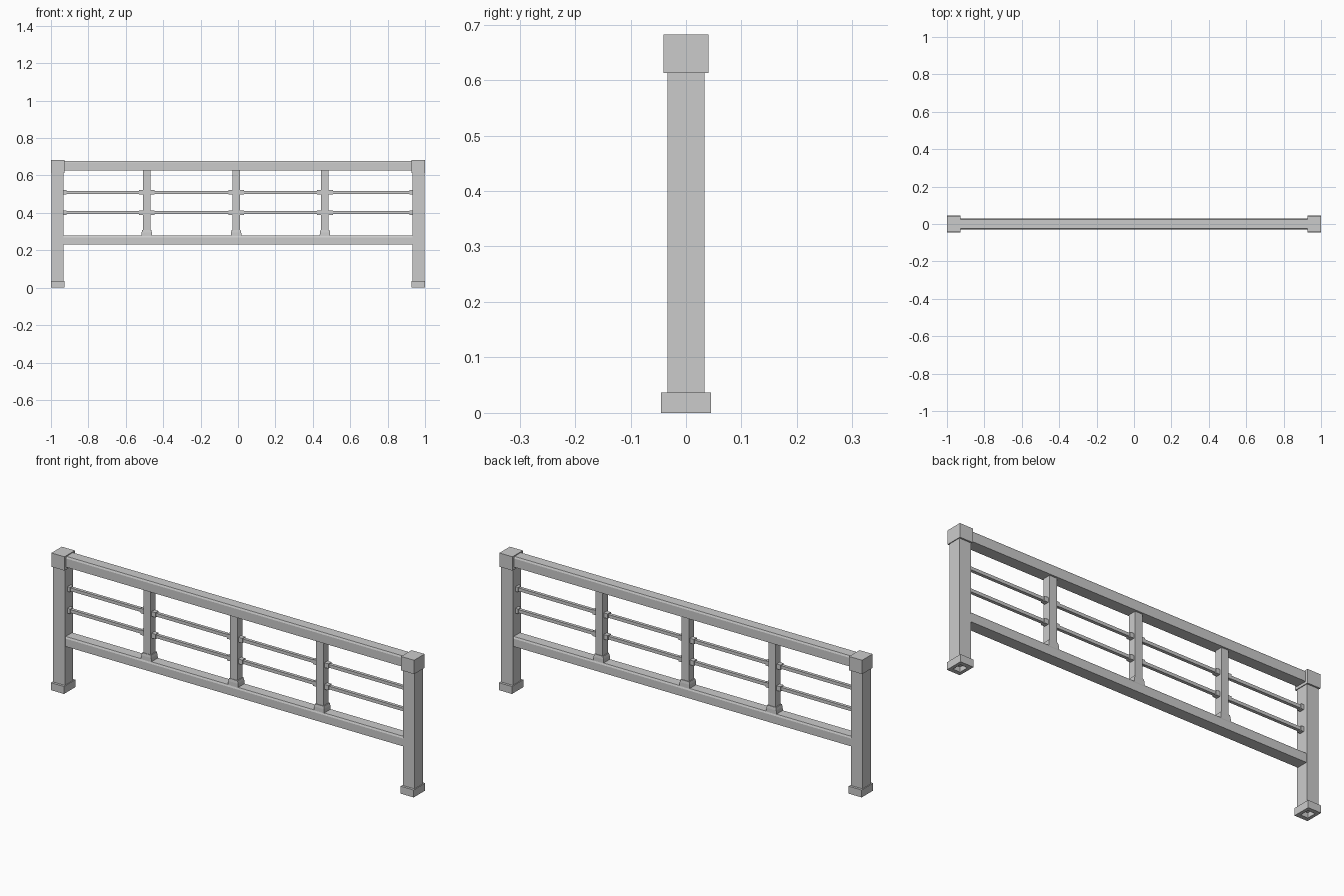
import bpy, bmesh

if "Cube" in bpy.data.objects:
    bpy.data.objects.remove(bpy.data.objects["Cube"])

def make(name, bm):
    bmesh.ops.recalc_face_normals(bm, faces=bm.faces[:])
    me = bpy.data.meshes.new(name)
    bm.to_mesh(me)
    bm.free()
    ob = bpy.data.objects.new(name, me)
    bpy.context.collection.objects.link(ob)
    return ob

def stack(name, x, levels):
    """Closed solid through rectangular sections (z, half x, half y)."""
    bm = bmesh.new()
    rings = [[bm.verts.new((x + sx * hx, sy * hy, z))
              for sx, sy in ((-1, -1), (1, -1), (1, 1), (-1, 1))]
             for z, hx, hy in levels]
    for a, b in zip(rings, rings[1:]):
        for i in range(4):
            j = (i + 1) % 4
            bm.faces.new((a[i], a[j], b[j], b[i]))
    bm.faces.new(rings[0])
    bm.faces.new(rings[-1])
    return make(name, bm)

def box(name, x0, x1, hy, z0, z1):
    return stack(name, (x0 + x1) / 2, [(z0, (x1 - x0) / 2, hy), (z1, (x1 - x0) / 2, hy)])

POST_X = 0.964
BALUSTERS = (-0.488, -0.01, 0.465)
ROD_Z = (0.401, 0.509)

# End posts with caps and hollow feet
for side, s in (("left", -1), ("right", 1)):
    x = s * POST_X
    stack(side + "_post", x, [(0.03, 0.032, 0.033), (0.62, 0.032, 0.033)])
    stack(side + "_post_cap", x, [(0.613, 0.036, 0.041), (0.682, 0.036, 0.041)])
    stack(side + "_post_foot", x, [(0.025, 0.02, 0.024), (0, 0.02, 0.024),
                                   (0, 0.036, 0.045), (0.037, 0.036, 0.045)])

# Rails with a narrow chamfer along the top edges
for name, z0, z1 in (("top_rail", 0.626, 0.678), ("bottom_rail", 0.23, 0.278)):
    stack(name, 0, [(z0, 0.945, 0.029), (z1 - 0.009, 0.945, 0.029), (z1, 0.945, 0.025)])

# Balusters with flared bases
for i, x in enumerate(BALUSTERS):
    stack(f"baluster_{i + 1}", x, [(0.27, 0.02, 0.02), (0.63, 0.02, 0.02)])
    stack(f"baluster_base_{i + 1}", x, [(0.27, 0.029, 0.026), (0.296, 0.027, 0.025),
                                        (0.309, 0.024, 0.023)])

# Thin horizontal rods with collars at every joint
for r, z in enumerate(ROD_Z):
    box(f"rod_{r + 1}", -0.94, 0.94, 0.008, z - 0.008, z + 0.008)
    for i, x in enumerate(BALUSTERS):
        box(f"rod_collar_{r + 1}_{i + 1}", x - 0.042, x + 0.042, 0.012, z - 0.012, z + 0.012)
    for s in (-1, 1):
        a, b = sorted((s * 0.94, s * 0.917))
        box(f"rod_end_collar_{r + 1}", a, b, 0.012, z - 0.012, z + 0.012)
